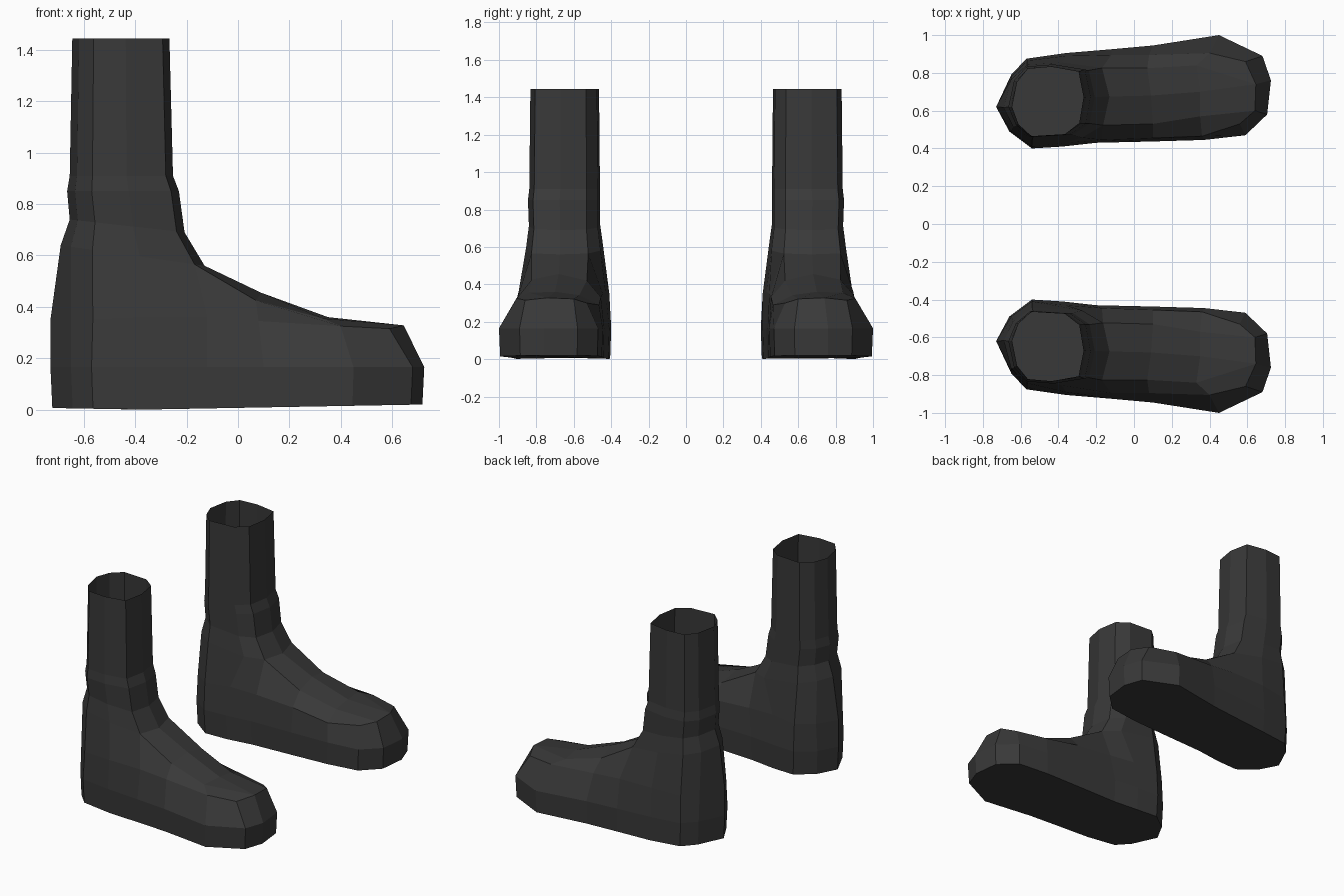
import bpy
import bmesh

if "Cube" in bpy.data.objects:
    bpy.data.objects.remove(bpy.data.objects["Cube"])

dark = bpy.data.materials.new("dark_grey")
dark.diffuse_color = (0.04, 0.04, 0.04, 1)
dark.use_nodes = True
dark.node_tree.nodes["Principled BSDF"].inputs["Base Color"].default_value = dark.diffuse_color

# Foot outlines: heel, outer side, toe, inner side
WELT = [(-.73, .62), (-.65, .79), (-.57, .875), (-.36, .905), (-.12, .925), (.1, .945),
        (.45, 1), (.68, .89), (.725, .76), (.705, .58), (.59, .47), (.37, .445),
        (.1, .437), (-.2, .43), (-.38, .41), (-.54, .40), (-.66, .49)]
UPPER = [(-.73, .62, .35), (-.65, .78, .35), (-.565, .865, .35), (-.36, .89, .36),
         (-.12, .895, .36), (.08, .895, .345), (.40, .905, .325), (.59, .86, .315),
         (.645, .74, .328), (.64, .6, .322), (.56, .53, .30), (.36, .465, .29),
         (.1, .455, .33), (-.17, .445, .35), (-.36, .43, .36), (-.54, .41, .35),
         (-.65, .49, .35)]
# Instep rows: outer ridge, centre, inner ridge
INSTEP = [[(.07, .825, .425), (.09, .68, .455), (.1, .53, .42)],
          [(.33, .84, .355), (.35, .70, .36), (.35, .57, .342)]]
# Shaft cross-section in a unit square
SHAFT = [(0, .42), (.07, .78), (.22, .97), (.55, 1), (.93, .93),
         (1, .56), (.94, .19), (.74, .03), (.27, 0), (.09, .17)]
# Shaft levels: z at back, z at front, x range, y range
LEVELS = [(.64, .56, -.69, -.13, .445, .855),
          (.74, .69, -.655, -.208, .46, .84),
          (.85, .85, -.665, -.23, .46, .845),
          (.91, .91, -.655, -.253, .46, .838),
          (1.445, 1.445, -.645, -.267, .465, .832)]


def build_boot(name, side):
    bm = bmesh.new()

    def ring(points):
        return [bm.verts.new((x, side * y, z)) for x, y, z in points]

    def face(*verts):
        verts = list(dict.fromkeys(verts))
        bm.faces.new(verts if side > 0 else verts[::-1])

    def bridge(low, high, closed=True):
        for i in range(len(low) if closed else len(low) - 1):
            j = (i + 1) % len(low)
            face(low[i], high[i], high[j], low[j])

    # Sole and foot sides
    sole = ring([(x * .99, .68 + (y - .68) * .98, .018 * abs(x + .38)) for x, y in WELT])
    welt = ring([(x, y, .165) for x, y in WELT])
    upper = ring(UPPER)
    face(*sole)
    bridge(sole, welt)
    bridge(welt, upper)

    # Ankle and open shaft
    shaft = [ring([(x0 + u * (x1 - x0), y0 + v * (y1 - y0), zb + u * (zf - zb))
                   for u, v in SHAFT]) for zb, zf, x0, x1, y0, y1 in LEVELS]
    for low, high in zip(shaft, shaft[1:]):
        bridge(low, high)
    ankle = shaft[0]
    bridge(upper[13:] + upper[:5], ankle[6:] + ankle[:5], closed=False)

    # Instep and toe top
    mid, ball = [ring(r) for r in INSTEP]
    rows = [[upper[4], *ankle[4:7], upper[13]],
            [upper[5], *mid, upper[12]],
            [upper[6], *ball, upper[11]],
            [upper[7], upper[8], upper[8], upper[9], upper[10]]]
    for r, n in zip(rows, rows[1:]):
        for j in range(4):
            face(r[j], r[j + 1], n[j + 1], n[j])

    mesh = bpy.data.meshes.new(name)
    bm.to_mesh(mesh)
    bm.free()
    mesh.materials.append(dark)
    bpy.context.collection.objects.link(bpy.data.objects.new(name, mesh))


build_boot("left_boot", 1)
build_boot("right_boot", -1)
